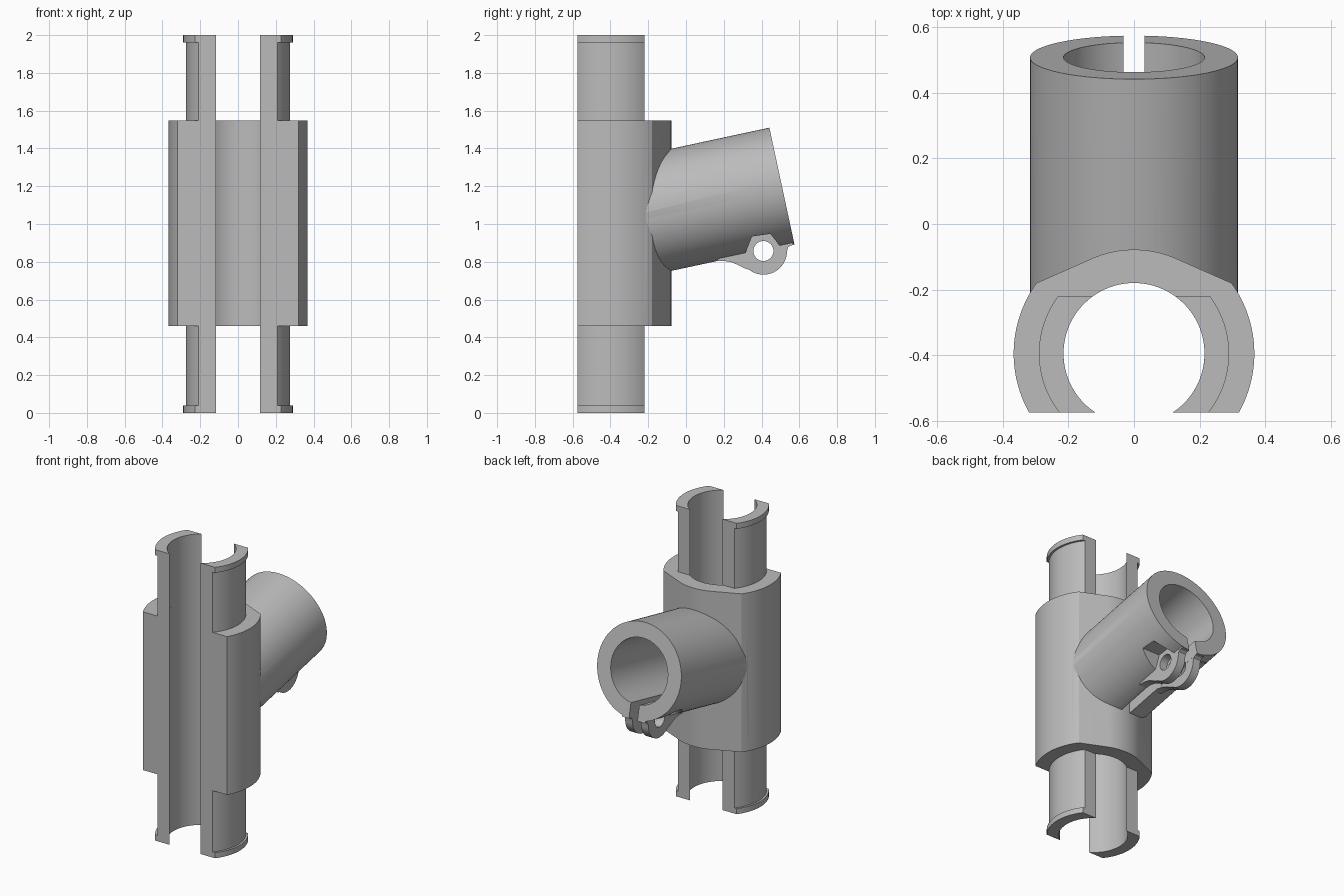
import bpy, bmesh, math
from mathutils import Vector

if "Cube" in bpy.data.objects:
    bpy.data.objects.remove(bpy.data.objects["Cube"])

YC = -0.395                      # y of the vertical bore axis
FRONT, BACK = -0.575, -0.22      # flat cuts across the sleeve
TILT = math.radians(12.1)
END = Vector((0, 0.508, 1.2))    # centre of the branch mouth
AXIS = Vector((0, math.cos(TILT), math.sin(TILT)))
BORE, RING = 0.215, 0.317
SLOT = 0.032                     # half width of the clamp slot

grey = bpy.data.materials.new("grey_plastic")
grey.diffuse_color = (0.5, 0.5, 0.5, 1)
grey.use_nodes = True
grey.node_tree.nodes["Principled BSDF"].inputs["Base Color"].default_value = grey.diffuse_color


def prism(name, points, offset):
    """Closed solid from a flat loop of points swept by an offset."""
    offset = Vector(offset)
    bm = bmesh.new()
    a = [bm.verts.new(p) for p in points]
    b = [bm.verts.new(Vector(p) + offset) for p in points]
    bm.faces.new(a[::-1])
    bm.faces.new(b)
    for i in range(len(a)):
        j = (i + 1) % len(a)
        bm.faces.new((a[i], a[j], b[j], b[i]))
    bmesh.ops.recalc_face_normals(bm, faces=bm.faces)
    if bm.calc_volume(signed=True) < 0:
        bmesh.ops.reverse_faces(bm, faces=bm.faces)
    mesh = bpy.data.meshes.new(name)
    bm.to_mesh(mesh)
    bm.free()
    mesh.materials.append(grey)
    obj = bpy.data.objects.new(name, mesh)
    bpy.context.collection.objects.link(obj)
    return obj


def rod(name, start, end, r, n=96):
    """Cylinder between two points."""
    start, end = Vector(start), Vector(end)
    d = end - start
    u = Vector((1, 0, 0)) if abs(d.x) < 1e-6 else Vector((0, 1, 0))
    v = d.normalized().cross(u)
    ring = [start + r * (math.cos(a) * u + math.sin(a) * v)
            for a in (2 * math.pi * i / n for i in range(n))]
    return prism(name, ring, d)


def combine(obj, other, op):
    mod = obj.modifiers.new("bool", "BOOLEAN")
    mod.operation, mod.solver, mod.object = op, "EXACT", other
    bpy.context.view_layer.objects.active = obj
    bpy.ops.object.modifier_apply(modifier=mod.name)
    bpy.data.objects.remove(other)


def arc(r, a0, a1, n, cy=YC):
    return [(r * math.cos(a0 + (a1 - a0) * i / n),
             cy + r * math.sin(a0 + (a1 - a0) * i / n)) for i in range(n + 1)]


def smooth(obj):
    bpy.ops.object.select_all(action="DESELECT")
    obj.select_set(True)
    bpy.context.view_layer.objects.active = obj
    bpy.ops.object.shade_smooth_by_angle(angle=math.radians(30))


# Branch tube: slotted ring section swept along the tilted axis
inner = END - AXIS * 0.77
down = AXIS.cross(Vector((1, 0, 0)))
go, gi = math.asin(SLOT / RING), math.asin(SLOT / BORE)
q = math.pi / 2
ring = arc(RING, q + go, 5 * q - go, 96, 0)
ring += arc(BORE, 5 * q - gi, q + gi, 96, 0)
branch = prism("clamp_body",
               [inner + Vector((x, 0, 0)) + down * y for x, y in ring],
               END - inner)
# Trim so the branch stops inside the wall of the central sleeve
combine(branch, rod("trim", (0, YC, 0), (0, YC, 2), 0.28), "DIFFERENCE")

# Recesses for the clamp nut (hexagonal) and bolt head (round)
EYE_Y, EYE_Z = 0.41, 0.857
EAR = 0.088
hexagon = [(EAR, EYE_Y + 0.098 * math.cos(a), EYE_Z + 0.098 * math.sin(a))
           for a in (math.radians(8 + 60 * i) for i in range(6))]
combine(branch, prism("nut_recess", hexagon, (0.4, 0, 0)), "DIFFERENCE")
combine(branch, rod("head_recess", (-EAR, EYE_Y, EYE_Z), (-0.45, EYE_Y, EYE_Z),
                    0.095, 48), "DIFFERENCE")

# Pair of clamp ears under the branch mouth
profile = [(0.56, 0.91), (0.2, 0.845), (0.16, 0.803), (0.2, 0.805),
           (0.24, 0.798), (0.28, 0.781), (0.31, 0.765)]
profile += [(EYE_Y + 0.125 * math.cos(a), EYE_Z + 0.125 * math.sin(a))
            for a in (math.radians(-128 + 128 * i / 20) for i in range(21))]
profile += [(0.54, 0.876), (0.552, 0.886), (0.571, 0.889)]
e0, e1 = SLOT + 0.0005, EAR + 0.0005
for side in (-1, 1):
    ear = prism("ear", [(side * e0, y, z) for y, z in profile],
                (side * (e1 - e0), 0, 0))
    combine(branch, ear, "UNION")

# Bolt hole through both ears
combine(branch, rod("bolt_hole", (-0.4, EYE_Y, EYE_Z), (0.4, EYE_Y, EYE_Z),
                    0.053, 32), "DIFFERENCE")

# Central sleeve: open C section with a rounded ridge at the back
R = 0.367
drop = FRONT - YC
a_in, a_out = math.asin(drop / BORE), math.asin(drop / R)
a_flat, a_ridge = math.asin(0.215 / R), math.radians(68)
section = arc(R, a_out, a_flat, 24)
section += arc(RING, a_ridge, math.pi - a_ridge, 16)
section += arc(R, math.pi - a_flat, math.pi - a_out, 24)
section += arc(BORE, math.pi - a_in, a_in, 72)
sleeve = prism("central_sleeve", [(x, y, 0.46) for x, y in section],
               (0, 0, 1.088))
combine(branch, sleeve, "UNION")
smooth(branch)


# Paired jaws with end lips, above and below the sleeve
def jaw(name, side, r, z0, z1):
    lo, hi = FRONT - YC, BACK - YC
    pts = arc(r, math.asin(lo / r), math.asin(hi / r), 24)
    pts += arc(BORE, math.asin(hi / BORE), math.asin(lo / BORE), 30)
    return prism(name, [(side * x, y, z0) for x, y in pts], (0, 0, z1 - z0))


for side, label in ((-1, "left"), (1, "right")):
    for end, z0, z1, l0, l1 in (("lower", 0.038, 0.46, 0, 0.038),
                                ("upper", 1.548, 1.962, 1.962, 2)):
        smooth(jaw(f"{end}_{label}_jaw", side, 0.276, z0, z1))
        smooth(jaw(f"{end}_{label}_lip", side, 0.29, l0, l1))
